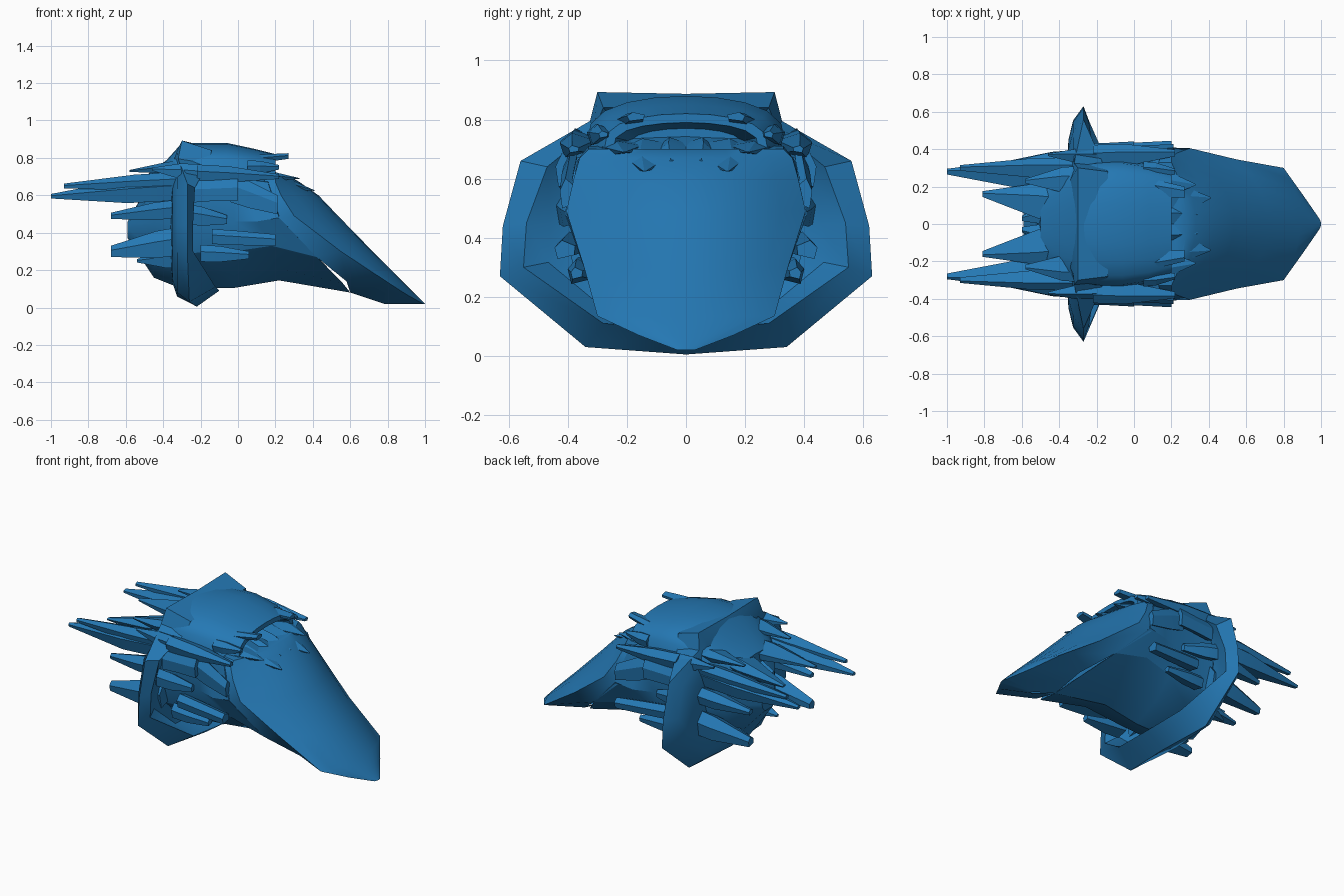
import bpy, bmesh, math
from mathutils import Vector

if "Cube" in bpy.data.objects:
    bpy.data.objects.remove(bpy.data.objects["Cube"])

blue = bpy.data.materials.new("steel blue")
blue.diffuse_color = (0.018, 0.19, 0.46, 1)
blue.use_nodes = True
blue.node_tree.nodes["Principled BSDF"].inputs["Base Color"].default_value = blue.diffuse_color


def finish(name, bm, angle=25):
    bmesh.ops.remove_doubles(bm, verts=bm.verts, dist=0.0005)
    bmesh.ops.recalc_face_normals(bm, faces=bm.faces)
    me = bpy.data.meshes.new(name)
    bm.to_mesh(me)
    bm.free()
    ob = bpy.data.objects.new(name, me)
    bpy.context.collection.objects.link(ob)
    me.materials.append(blue)
    bpy.ops.object.select_all(action='DESELECT')
    ob.select_set(True)
    bpy.context.view_layer.objects.active = ob
    bpy.ops.object.shade_smooth_by_angle(angle=math.radians(angle))
    return ob


def full(half):
    """Close a half ring (bottom centre to top centre) across y = 0."""
    return half + [(x, -y, z) for x, y, z in half[-2:0:-1]]


def loft(bm, rings, cap_start=True, cap_end=True):
    rows = [[bm.verts.new(p) for p in r] for r in rings]
    n = len(rows[0])
    for a, b in zip(rows, rows[1:]):
        for i in range(n):
            j = (i + 1) % n
            bm.faces.new((a[i], a[j], b[j], b[i]))
    if cap_start:
        bm.faces.new(rows[0])
    if cap_end:
        bm.faces.new(rows[-1])
    return rows


# Hull: V-bottomed rings from the tail to the slanted nose rim
def section(x, pts):
    return full([(x, y, z) for y, z in pts])


hull_rings = [
    section(-0.59, [(0, .37), (.04, .37), (.06, .39), (.07, .42), (.06, .45), (.03, .46), (0, .46)]),
    section(-0.45, [(0, .16), (.12, .21), (.21, .31), (.26, .45), (.26, .62), (.16, .70), (0, .71)]),
    section(-0.30, [(0, .10), (.18, .17), (.31, .29), (.36, .45), (.36, .68), (.22, .78), (0, .80)]),
    section(-0.02, [(0, .105), (.17, .18), (.30, .30), (.36, .46), (.35, .66), (.20, .77), (0, .78)]),
    full([(.22, 0, .145), (.22, .18, .21), (.18, .33, .33), (.10, .40, .46),
          (.08, .37, .68), (.12, .2, .72), (.14, 0, .72)]),
    full([(.60, 0, .08), (.56, .18, .13), (.42, .335, .27), (.22, .41, .48),
          (.16, .37, .67), (.22, .2, .69), (.24, 0, .69)]),
]
bm = bmesh.new()
loft(bm, hull_rings)
finish("hull", bm, 25)

# Nose: bowed slanted face, joined back to the hull rim
levels = [(.02, .03, .99, 1.0), (.07, .16, .90, .95), (.135, .30, .80, .885), (.30, .345, .55, .72),
          (.49, .405, .30, .535), (.60, .38, .23, .43), (.67, .36, .20, .33), (.70, .33, .20, .28)]
back = [(.78, .01, .02), (.66, .11, .09), (.58, .20, .14), (.42, .335, .27),
        (.20, .405, .47), (.17, .385, .58), (.15, .37, .66), (.13, .33, .71)]
bm = bmesh.new()
rows = []
for (z, w, xr, xc), (bx, by, bz) in zip(levels, back):
    row = [(bx, -by, bz)]
    for i in range(11):
        u = i / 5 - 1
        row.append((xr + (xc - xr) * (1 - u * u), w * u, z))
    rows.append([bm.verts.new(p) for p in row + [(bx, by, bz)]])
for a, b in zip(rows, rows[1:]):
    for i in range(12):
        bm.faces.new((a[i], a[i + 1], b[i + 1], b[i]))
    if a is rows[0]:
        continue
bm.faces.new(rows[0])
bm.faces.new(rows[-1])
# keel plate between the two sides of the nose and the hull
for s in (0, -1):
    k = bm.verts.new((.60, 0, .08))
    bm.faces.new((rows[0][s], rows[1][s], k))
    bm.faces.new((rows[1][s], rows[2][s], k))
finish("nose", bm, 30)

# Collar: dished shield around the hull, thin at its sides
collar = [(-.22, 0, .005), (-.26, .34, .03), (-.27, .63, .27), (-.27, .62, .44),
          (-.27, .56, .66), (-.32, .325, .795), (-.30, .30, .893), (-.30, 0, .887)]
lip = [(-.10, 0, .09), (-.12, .28, .11), (-.24, .55, .30), (-.24, .54, .45),
       (-.23, .47, .64), (-.16, .31, .77), (-.14, .28, .84), (-.13, 0, .85)]


def inset(k, x):
    return full([(x, y * k, .45 + (z - .45) * k) for _, y, z in collar])


bm = bmesh.new()
loft(bm, [inset(.5, -.36), inset(.72, -.35), inset(.88, -.325),
          full(collar), full(lip), inset(.74, -.27), inset(.5, -.32)])
finish("collar", bm, 40)


# Canopy: low shell on top, with a recessed front opening
def arch(x, w, top, base):
    return [(x, w * math.cos(math.pi * i / 10),
             base + (top - base) * math.sin(math.pi * i / 10) ** .55) for i in range(11)]


bm = bmesh.new()
loft(bm, [arch(-.50, .20, .70, .60), arch(-.38, .30, .79, .64), arch(-.3, .33, .88, .66),
          arch(-.2, .34, .88, .68), arch(-.06, .34, .88, .68), arch(.08, .32, .85, .68),
          arch(.2, .28, .82, .68), arch(.2, .25, .79, .68), arch(.08, .20, .77, .68)])
finish("canopy", bm, 40)


# Spikes, fins and plates: tapered blades mirrored left and right
def blade(name, root, tip, w, h, end=.15, belly=.4):
    bm = bmesh.new()
    a, b = Vector(root), Vector(tip)
    for s in (1, -1):
        rings = []
        for t, k in ((0, .9), (belly, .85), (1, end)):
            c = a.lerp(b, t)
            sec = ((-.9, -.6), (.7, -1), (1, .2), (.3, 1), (-1, .4))
            rings.append([(c.x, s * (c.y + w * k * u), c.z + h * k * v) for u, v in sec])
        loft(bm, rings)
    return finish(name, bm, 10)


# Rear spikes
blade("long_rear_spike", (-.32, .26, .64), (-1.0, .28, .595), .095, .075, .16)
blade("long_rear_blade", (-.30, .30, .68), (-.93, .30, .65), .06, .05, .25)
blade("inner_rear_spike", (-.32, .10, .69), (-.81, .16, .635), .11, .05, .14)
blade("inner_rear_blade", (-.36, .07, .60), (-.60, .03, .59), .07, .06, .2)
blade("middle_rear_spike", (-.30, .33, .53), (-.68, .31, .49), .07, .055, .3)
blade("lower_rear_spike", (-.28, .33, .36), (-.68, .31, .30), .075, .085, .35)
blade("lower_rear_blade", (-.28, .20, .27), (-.54, .16, .25), .08, .06)
blade("upper_rear_spike", (-.25, .24, .76), (-.58, .23, .73), .08, .035)
blade("upper_rear_fin", (-.2, .36, .72), (-.46, .37, .74), .045, .05)

# Side fins and pods between the collar and the nose
blade("upper_side_plate", (-.24, .40, .62), (.0, .41, .63), .035, .065, .9)
blade("shoulder_fin", (-.22, .36, .72), (.22, .38, .70), .07, .05, .25)
blade("side_fin", (-.04, .37, .64), (.21, .40, .55), .045, .085, .6)
blade("side_pod", (-.14, .38, .38), (.20, .41, .36), .05, .045, .7)
blade("lower_side_pod", (-.20, .35, .29), (.06, .37, .28), .05, .05, .4)
blade("collar_brace", (-.28, .40, .50), (-.06, .37, .47), .045, .06, .4)

# Front visor: teeth over the nose and small tabs above it
blade("visor_tooth", (.12, .12, .70), (.41, .14, .625), .10, .04, .04)
blade("visor_center_tooth", (.12, .04, .70), (.34, .05, .66), .06, .045, .1)
blade("visor_outer_tooth", (.08, .22, .71), (.33, .21, .69), .08, .03, .05)
blade("visor_tab", (.06, .20, .79), (.27, .17, .81), .05, .025, .6)
blade("visor_brow", (.05, .29, .75), (.22, .28, .75), .05, .04, .3)
